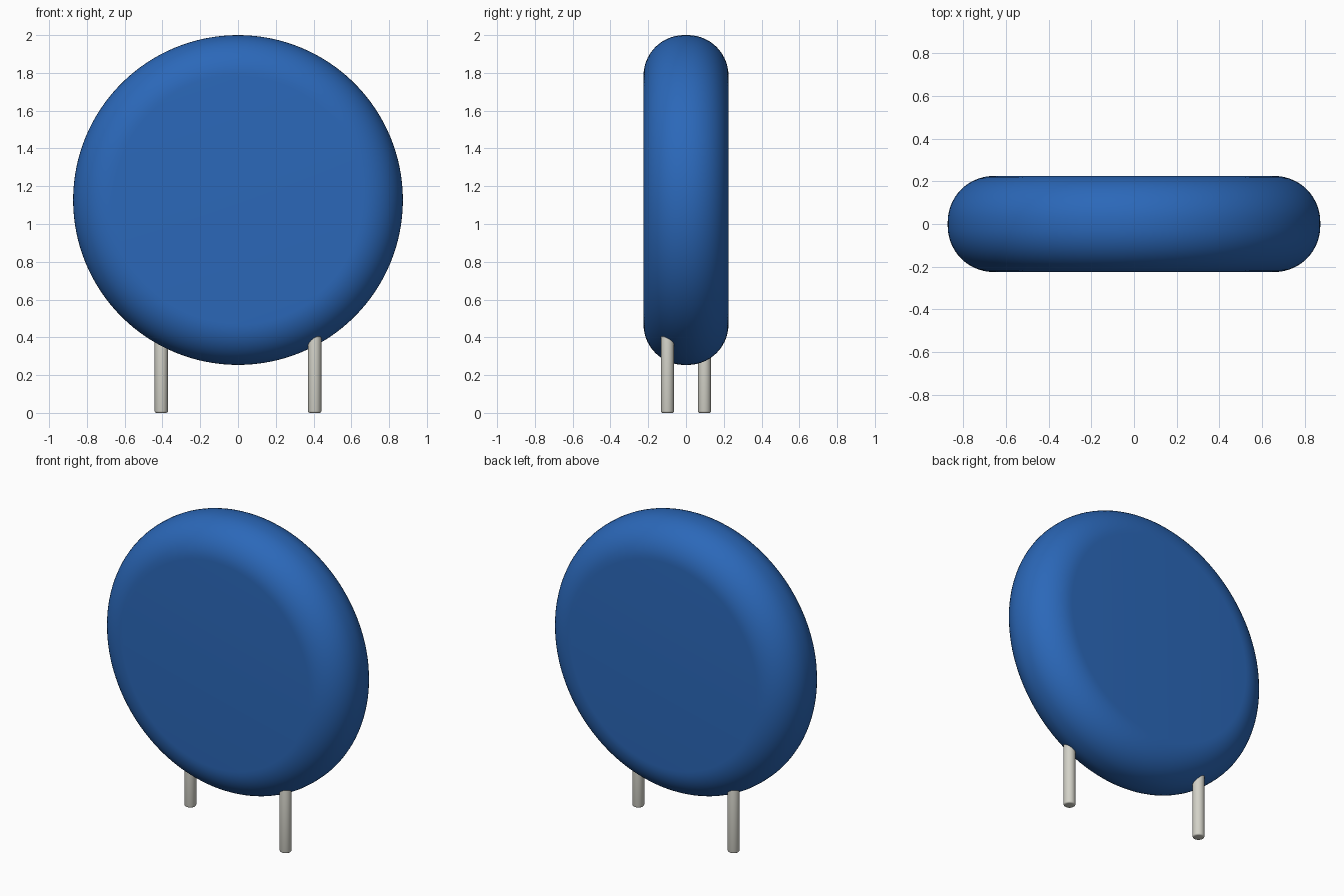
import bpy
import math

if "Cube" in bpy.data.objects:
    bpy.data.objects.remove(bpy.data.objects["Cube"], do_unlink=True)


def material(name, color):
    m = bpy.data.materials.new(name)
    m.use_nodes = True
    m.diffuse_color = (*color, 1)
    bsdf = next(n for n in m.node_tree.nodes if n.type == 'BSDF_PRINCIPLED')
    bsdf.inputs["Base Color"].default_value = (*color, 1)
    return m


def rounded_cylinder(name, radius, depth, location, rotation, bevel, segments, sides, mat):
    """Cylinder with rounded rims."""
    bpy.ops.mesh.primitive_cylinder_add(vertices=sides, radius=radius, depth=depth,
                                        location=location, rotation=rotation)
    ob = bpy.context.object
    ob.name = name
    ob.data.materials.append(mat)
    mod = ob.modifiers.new("rounded_rims", 'BEVEL')
    mod.width = bevel
    mod.segments = segments
    mod.limit_method = 'ANGLE'
    mod.angle_limit = math.radians(60)
    bpy.ops.object.modifier_apply(modifier=mod.name)
    bpy.ops.object.shade_smooth_by_angle(angle=math.radians(35))
    return ob


blue = material("blue coating", (0.024, 0.138, 0.485))
metal = material("pale grey metal", (0.645, 0.638, 0.572))

# Upright disc body with a fully rounded rim
rounded_cylinder("disc_body", 0.873, 0.45, (0, 0, 1.127), (math.pi / 2, 0, 0),
                 0.215, 14, 128, blue)

# Two staggered wire leads running up into the disc
for name, side in (("left_lead", 1), ("right_lead", -1)):
    rounded_cylinder(name, 0.035, 0.45, (0.406 * side, -0.098 * side, 0.225), (0, 0, 0),
                     0.009, 3, 32, metal)
